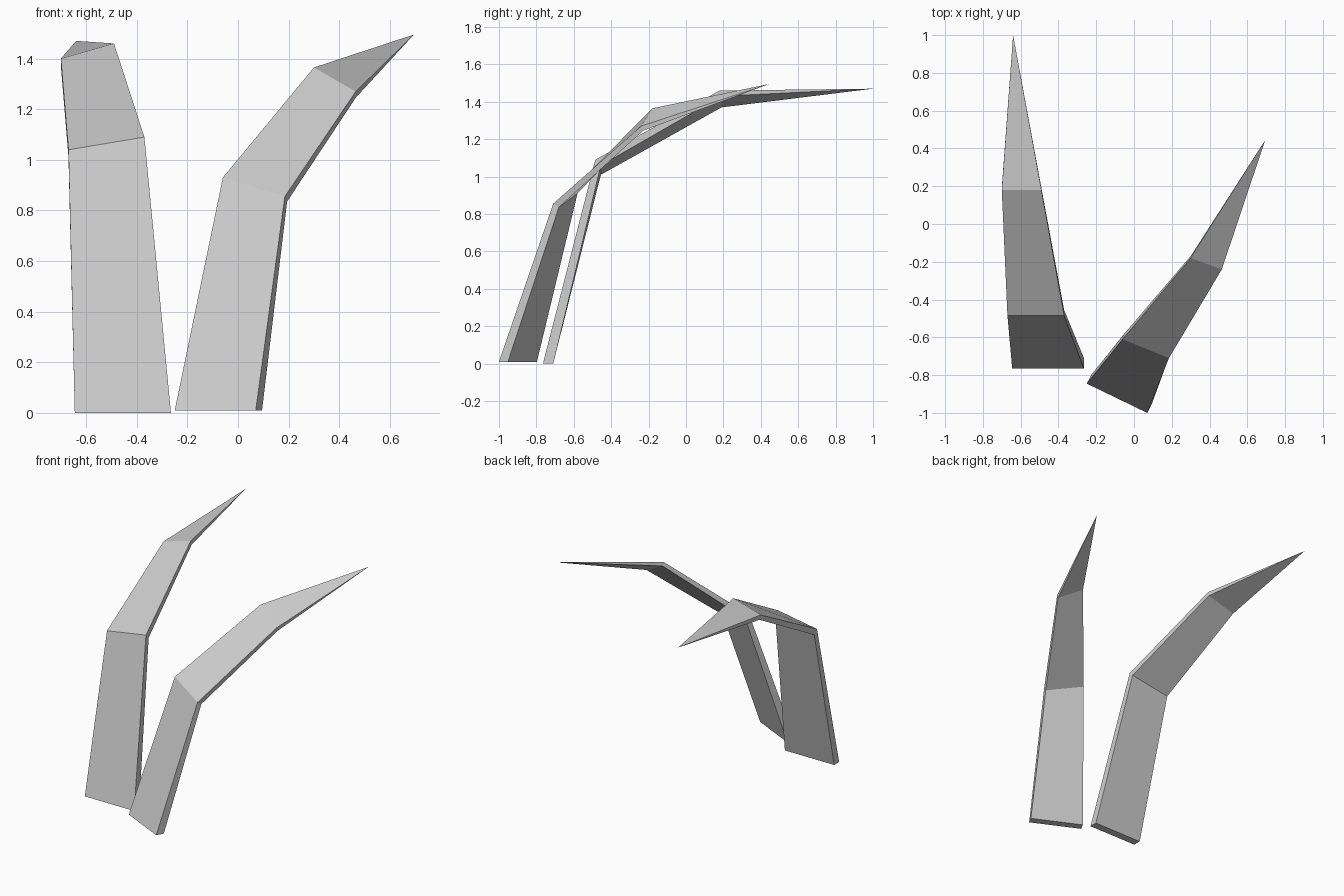
import bpy
import bmesh
from mathutils import Vector

default_cube = bpy.data.objects.get("Cube")
if default_cube:
    bpy.data.objects.remove(default_cube, do_unlink=True)

# Single flat grey for both blades
grey = bpy.data.materials.new("light grey")
grey.use_nodes = True
colour = (0.6, 0.6, 0.6, 1.0)
grey.diffuse_color = colour
grey.node_tree.nodes["Principled BSDF"].inputs["Base Color"].default_value = colour


def make_blade(name, stations, tip):
    """Loft a bent blade through rectangular sections and close it in a point.

    Each station holds the outer edge's two corners and the inward thickness.
    """
    bm = bmesh.new()
    rings = []
    for corner_a, corner_b, thickness in stations:
        a, b, inward = Vector(corner_a), Vector(corner_b), Vector(thickness)
        rings.append([bm.verts.new(p) for p in (a, b, b + inward, a + inward)])

    # Base cap
    bm.faces.new(rings[0])

    # Straight segments between bends
    for low, high in zip(rings, rings[1:]):
        for i in range(4):
            j = (i + 1) % 4
            bm.faces.new((low[i], low[j], high[j], high[i]))

    # Pointed end
    point = bm.verts.new(tip)
    last = rings[-1]
    for i in range(4):
        bm.faces.new((last[i], last[(i + 1) % 4], point))

    bmesh.ops.recalc_face_normals(bm, faces=bm.faces[:])
    mesh = bpy.data.meshes.new(name)
    bm.to_mesh(mesh)
    bm.free()
    mesh.materials.append(grey)
    blade = bpy.data.objects.new(name, mesh)
    bpy.context.scene.collection.objects.link(blade)
    return blade


# Blade that arches straight back
make_blade("right_blade", [
    ((-0.645, -0.765, 0), (-0.265, -0.765, 0), (0, 0.055, 0)),
    ((-0.67, -0.485, 1.04), (-0.37, -0.485, 1.09), (0, 0.03, -0.03)),
    ((-0.7, 0.18, 1.4), (-0.49, 0.18, 1.46), (0, 0.01, -0.03)),
], (-0.64, 1, 1.47))

# Blade that arches back and to the side
make_blade("left_blade", [
    ((-0.25, -0.845, 0.01), (0.07, -1, 0.01), (0.025, 0.048, 0)),
    ((-0.06, -0.61, 0.93), (0.185, -0.71, 0.855), (0.009, 0.03, -0.02)),
    ((0.3, -0.18, 1.365), (0.465, -0.24, 1.27), (0, 0.01, -0.025)),
], (0.695, 0.445, 1.495))
